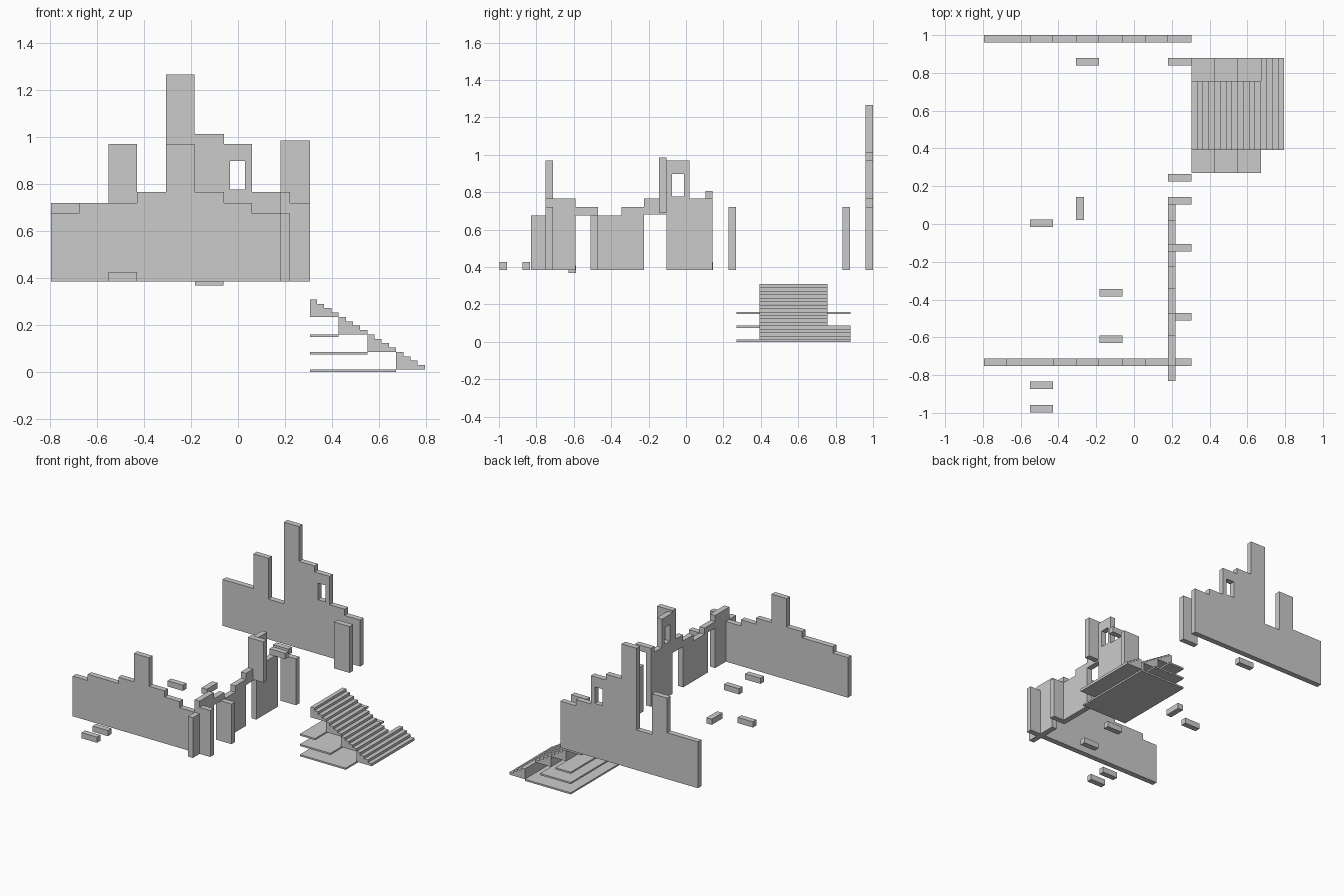
import bpy
from math import pi

if "Cube" in bpy.data.objects:
    bpy.data.objects.remove(bpy.data.objects["Cube"])

BASE = 0.385   # level of the ruined walls' footing
T = 0.04       # wall thickness


def box(name, x0, x1, y0, y1, z0, z1):
    v = [(x, y, z) for x in (x0, x1) for y in (y0, y1) for z in (z0, z1)]
    f = [(0, 1, 3, 2), (4, 6, 7, 5), (0, 4, 5, 1), (2, 3, 7, 6), (0, 2, 6, 4), (1, 5, 7, 3)]
    me = bpy.data.meshes.new(name)
    me.from_pydata(v, [], f)
    ob = bpy.data.objects.new(name, me)
    bpy.context.collection.objects.link(ob)
    return ob


def slab_from_outline(name, loops, thickness, loc, rot):
    """Filled 2D outline (later loops are holes) extruded to a wall."""
    cu = bpy.data.curves.new(name, 'CURVE')
    cu.dimensions = '2D'
    cu.fill_mode = 'BOTH'
    cu.extrude = thickness / 2
    for pts in loops:
        sp = cu.splines.new('POLY')
        sp.points.add(len(pts) - 1)
        for p, (a, b) in zip(sp.points, pts):
            p.co = (a, b, 0, 1)
        sp.use_cyclic_u = True
    ob = bpy.data.objects.new(name, cu)
    bpy.context.collection.objects.link(ob)
    ob.location, ob.rotation_euler = loc, rot
    bpy.ops.object.select_all(action='DESELECT')
    ob.select_set(True)
    bpy.context.view_layer.objects.active = ob
    bpy.ops.object.convert(target='MESH')
    for p in ob.data.polygons:
        p.use_smooth = False
    return ob


def outline(start, columns):
    """Crumbled wall outline from (end, top, bottom) columns."""
    top, bottom, a = [], [], start
    for end, hi, lo in columns:
        top += [(a, hi), (end, hi)]
        bottom += [(a, lo), (end, lo)]
        a = end
    pts = []
    for p in top + bottom[::-1]:
        if not pts or p != pts[-1]:
            pts.append(p)
    return pts


def rect(a0, a1, b0, b1):
    return [(a0, b0), (a1, b0), (a1, b1), (a0, b1)]


ALONG_X = (pi / 2, 0, 0)
ALONG_Y = (pi / 2, 0, pi / 2)

# back wall with two towers and a window
back = [(-0.55, 0.72), (-0.43, 0.97), (-0.305, 0.675), (-0.185, 1.265),
        (-0.06, 1.013), (0.06, 0.97), (0.18, 0.765), (0.305, 0.72)]
slab_from_outline("back_wall",
                  [outline(-0.795, [(e, h, BASE) for e, h in back]),
                   rect(-0.034, 0.029, 0.777, 0.897)],
                  T, (0, 0.98, 0), ALONG_X)

# front wall with one tower
front = [(-0.675, 0.675), (-0.43, 0.72), (-0.305, 0.765), (-0.185, 0.97),
         (-0.06, 0.765), (0.06, 0.72), (0.18, 0.675), (0.305, 0.72)]
slab_from_outline("front_wall",
                  [outline(-0.795, [(e, h, BASE) for e, h in front])],
                  T, (0, -0.732, 0), ALONG_X)

# side wall with two doorways and a window
side = [(-0.752, 0.675, BASE), (-0.59, 0.765, BASE), (-0.51, 0.72, 0.675),
        (-0.47, 0.72, BASE), (-0.345, 0.675, BASE), (-0.225, 0.72, BASE),
        (-0.105, 0.765, 0.68), (0.018, 0.97, BASE), (0.142, 0.765, BASE)]
slab_from_outline("side_wall",
                  [outline(-0.83, side), rect(-0.075, -0.01, 0.777, 0.897)],
                  T, (0.2, 0, 0), ALONG_Y)

# buttresses standing beside the side wall
for i, (y, z0, z1) in enumerate([(0.858, BASE, 0.72), (0.246, BASE, 0.72),
                                 (-0.125, 0.69, 0.985), (-0.49, BASE, 0.675)]):
    box(f"buttress_{i + 1}", 0.18, 0.305, y - T / 2, y + T / 2, z0, z1)
box("loose_block_on_wall", 0.18, 0.305, 0.103, 0.143, 0.765, 0.807)

# fallen blocks
for i, (x, y, z) in enumerate([(-0.245, 0.858, BASE), (-0.49, 0.003, BASE),
                               (-0.122, -0.365, BASE), (-0.122, -0.609, 0.368),
                               (-0.49, -0.853, BASE), (-0.49, -0.978, BASE)]):
    box(f"fallen_block_{i + 1}", x - 0.061, x + 0.061, y - T / 2, y + T / 2, z, z + 0.041)
box("fallen_block_7", -0.307, -0.265, 0.022, 0.144, BASE, BASE + 0.041)

# staircase: four flights of four steps, each flight a solid stepped block
X0, RUN, RISE, Z0 = 0.305, 0.0306, 0.0186, 0.012
for k in range(4):
    xs = X0 + 4 * k * RUN
    zb = Z0 + (12 - 4 * k) * RISE
    cols = [(xs + (i + 1) * RUN, zb + (4 - i) * RISE, zb) for i in range(4)]
    y0, y1 = 0.392, 0.88 if k == 3 else 0.757
    slab_from_outline(f"stair_flight_{k + 1}", [outline(xs, cols)],
                      y1 - y0, (0, (y0 + y1) / 2, 0), ALONG_X)

# terraces under the stairs
for k in range(3):
    zt = Z0 + 4 * k * RISE
    box(f"terrace_{k + 1}", X0, X0 + (12 - 4 * k) * RUN, 0.27, 0.88, zt - 0.012, zt)
